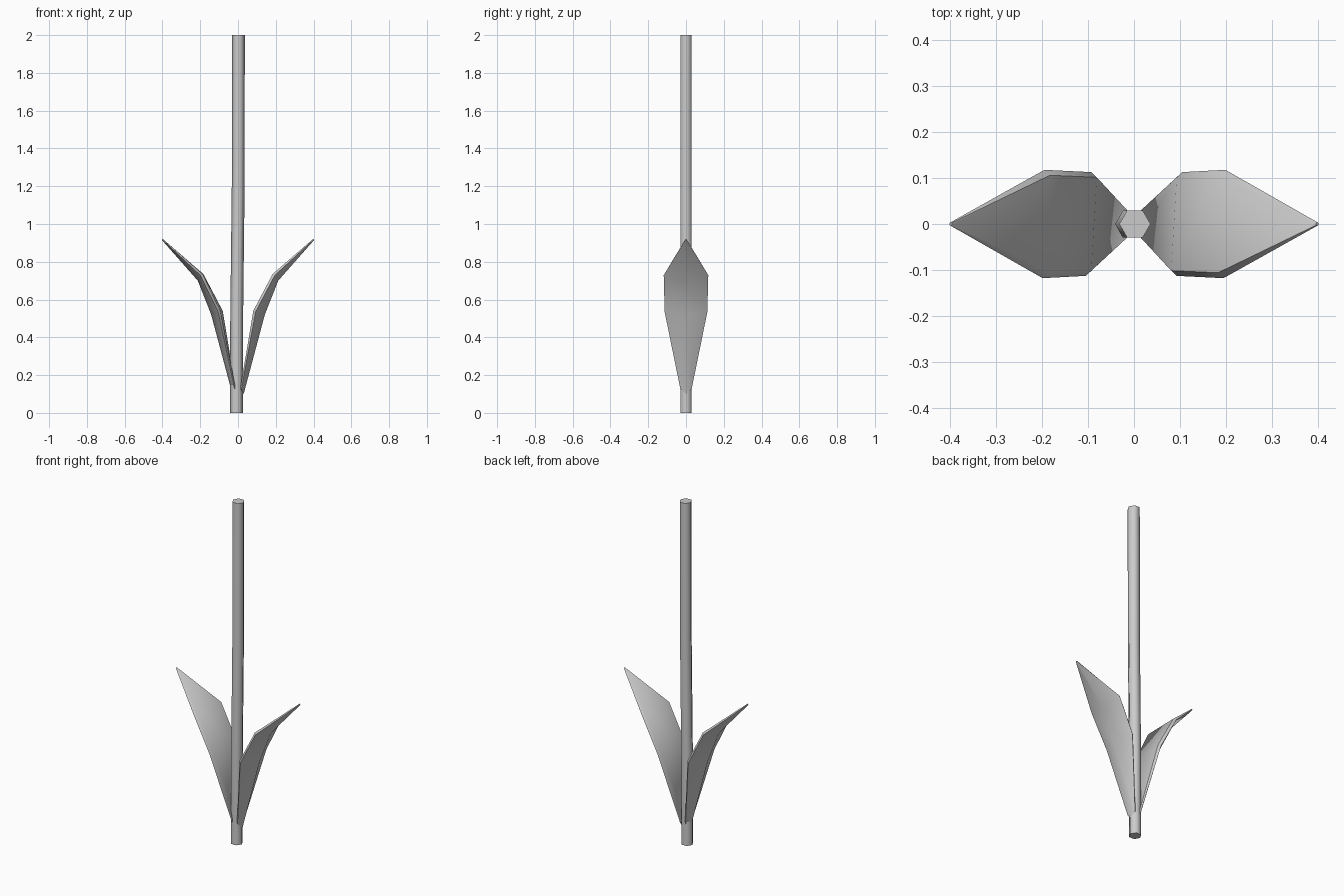
import bpy
import math

if "Cube" in bpy.data.objects:
    bpy.data.objects.remove(bpy.data.objects["Cube"])


def make_object(name, rings, angle):
    # Skin a list of equal-length rings and cap both ends
    n = len(rings[0])
    verts = [p for ring in rings for p in ring]
    faces = [tuple(reversed(range(n)))]
    for r in range(len(rings) - 1):
        a = r * n
        for i in range(n):
            j = (i + 1) % n
            faces.append((a + i, a + j, a + n + j, a + n + i))
    last = (len(rings) - 1) * n
    faces.append(tuple(range(last, last + n)))
    mesh = bpy.data.meshes.new(name)
    mesh.from_pydata(verts, [], faces)
    obj = bpy.data.objects.new(name, mesh)
    bpy.context.collection.objects.link(obj)
    bpy.ops.object.select_all(action='DESELECT')
    obj.select_set(True)
    bpy.context.view_layer.objects.active = obj
    bpy.ops.object.mode_set(mode='EDIT')
    bpy.ops.mesh.select_all(action='SELECT')
    bpy.ops.mesh.normals_make_consistent(inside=False)
    bpy.ops.object.mode_set(mode='OBJECT')
    bpy.ops.object.shade_smooth_by_angle(angle=math.radians(angle))
    return obj


# Stem: six-sided, leaning very slightly
def hexagon(cx, z, r=0.034):
    return [(cx + r * math.cos(k * math.pi / 3), r * math.sin(k * math.pi / 3), z)
            for k in range(6)]


make_object("stem", [hexagon(-0.008, 0), hexagon(-0.007, 0.5),
                     hexagon(0.001, 1.2), hexagon(0.002, 2)], 62)

# Leaf sections: inner x, z; outer spine x, z; half width; rim thickness; skew
sections = [
    (0.012, 0.13, 0.030, 0.10, 0.030, 0.006, 0.0),
    (0.087, 0.54, 0.142, 0.52, 0.113, 0.012, 0.006),
    (0.185, 0.735, 0.213, 0.70, 0.118, 0.012, 0.002),
    (0.397, 0.92, 0.402, 0.914, 0.003, 0.004, 0.0),
]


def leaf_ring(x, z, xo, zo, w, t, skew):
    inner = w * 0.9
    return [(x - skew, -inner, z), (x + skew, inner, z),
            (x + t + skew, w, z - t * 0.5), (xo, 0, zo),
            (x + t - skew, -w, z - t * 0.5)]


# Opposite pair of leaves
for name, turn in (("right_leaf", 0), ("left_leaf", math.pi)):
    leaf = make_object(name, [leaf_ring(*s) for s in sections], 50)
    leaf.rotation_euler.z = turn
